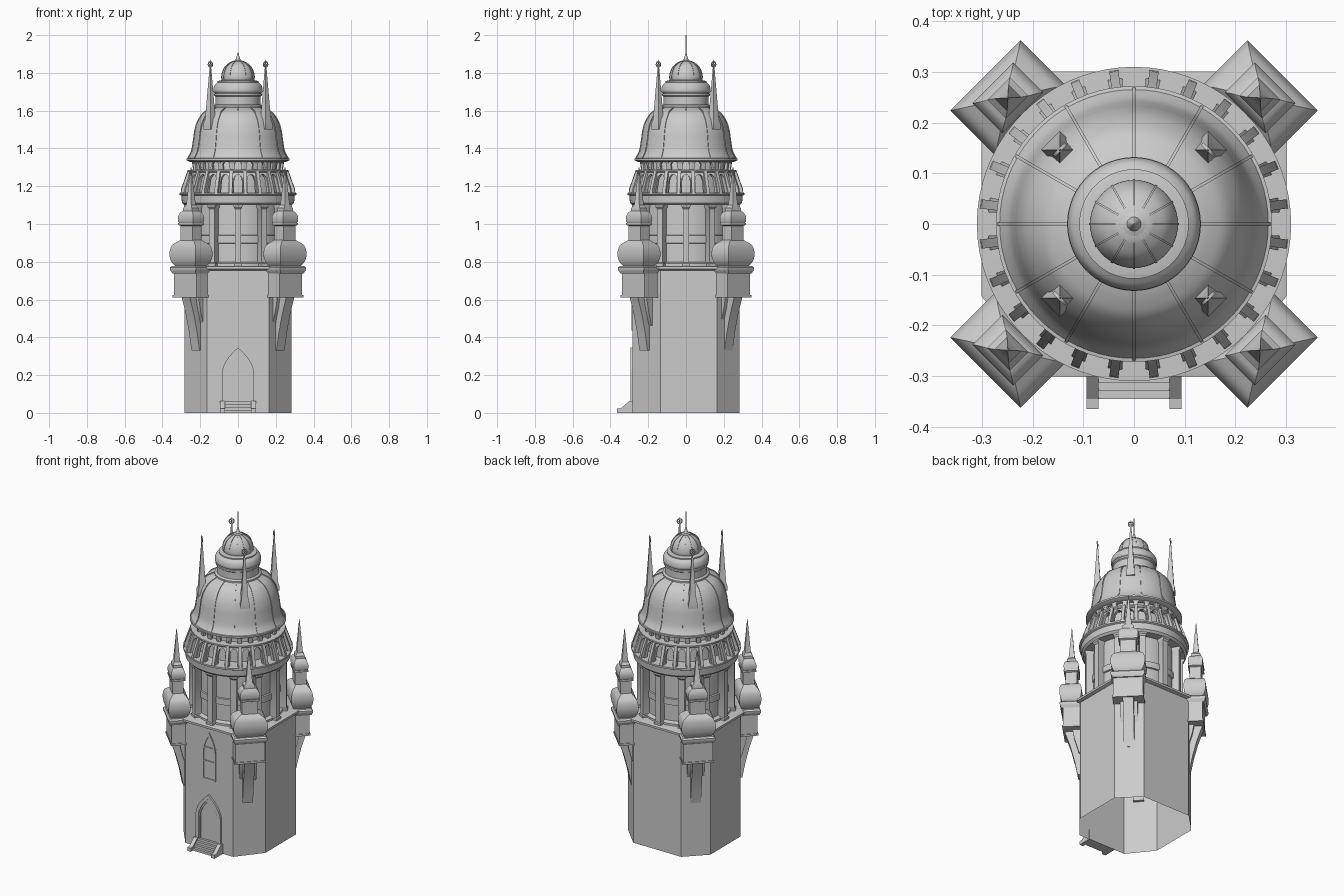
import bpy
from math import sin, cos, pi, radians, sqrt

if "Cube" in bpy.data.objects:
    bpy.data.objects.remove(bpy.data.objects["Cube"])


def mesh(name, verts, faces):
    me = bpy.data.meshes.new(name)
    me.from_pydata(verts, [], faces)
    me.validate()
    ob = bpy.data.objects.new(name, me)
    bpy.context.collection.objects.link(ob)
    return ob


def polar(r, t, z, deg):
    """Local radial / tangential / height to world, turned about z."""
    a = radians(deg)
    return (r * cos(a) - t * sin(a), r * sin(a) + t * cos(a), z)


def curve(pts, n=5):
    """Catmull-Rom smoothing of a profile."""
    p = [pts[0]] + pts + [pts[-1]]
    out = []
    for i in range(1, len(p) - 2):
        for k in range(n):
            t = k / n
            out.append(tuple(0.5 * (2 * b + (c - a) * t + (2 * a - 5 * b + 4 * c - d) * t * t
                                    + (3 * b - a - 3 * c + d) * t ** 3)
                             for a, b, c, d in zip(p[i - 1], p[i], p[i + 1], p[i + 2])))
    return out + [pts[-1]]


def loft(name, rings, caps=True):
    n = len(rings[0])
    faces = [(i * n + j, i * n + (j + 1) % n, (i + 1) * n + (j + 1) % n, (i + 1) * n + j)
             for i in range(len(rings) - 1) for j in range(n)]
    if caps:
        faces += [tuple(range(n))[::-1], tuple(range((len(rings) - 1) * n, len(rings) * n))]
    return mesh(name, [v for r in rings for v in r], faces)


def lathe(name, prof, seg=72):
    return loft(name, [[polar(r, 0, z, 360 * j / seg) for j in range(seg)] for r, z in prof])


def tower(name, prof, deg, r0):
    """Rectangular stack: prof holds (half radial, half tangential, z)."""
    return loft(name, [[polar(r0 + sx * a, sy * b, z, deg)
                        for sx, sy in ((-1, -1), (1, -1), (1, 1), (-1, 1))] for a, b, z in prof])


def prism(name, pts, half, deg):
    """Side outline (r, z) extruded tangentially."""
    return loft(name, [[polar(r, s, z, deg) for r, z in pts] for s in (half, -half)])


def frame(name, inner, outer, depth, place):
    """Flat strip between two outlines, given thickness."""
    n = len(inner)
    v = [place(x, d, z) for pts, d in ((inner, 0), (outer, 0), (outer, depth), (inner, depth)) for x, z in pts]
    f = [(a * n + i, a * n + i + 1, b * n + i + 1, b * n + i)
         for a, b in ((0, 1), (1, 2), (2, 3), (3, 0)) for i in range(n - 1)]
    f += [(0, n, 2 * n, 3 * n), (n - 1, 4 * n - 1, 3 * n - 1, 2 * n - 1)]
    return mesh(name, v, f)


def pointed(w, z0, s, h, n=10):
    left = [(-w, z0)] + [(-w * (1 - (k / n) ** 2), s + (h - s) * k / n) for k in range(n + 1)]
    return left + [(-x, z) for x, z in left[-2::-1]]


def box(name, lo, hi):
    (x0, y0, z0), (x1, y1, z1) = lo, hi
    return loft(name, [[(x0, y0, z), (x1, y0, z), (x1, y1, z), (x0, y1, z)] for z in (z0, z1)])


# Octagonal shaft, open underneath, with a thin cornice
def octagon(o, z):
    w = 0.283 + o
    return [(-.165 - o * .4, -w, z), (.165 + o * .4, -w, z), (w, -.135 - o * .4, z), (w, .165 + o * .4, z),
            (.165 + o * .4, w, z), (-.165 - o * .4, w, z), (-w, .165 + o * .4, z), (-w, -.135 - o * .4, z)]


shaft = loft("tower_shaft", [octagon(0, 0), octagon(0, .76)], caps=False)
loft("shaft_cornice", [octagon(0, .755), octagon(.018, .762), octagon(.018, .775), octagon(.008, .778)])

# Door with pointed surround and steps
wall = lambda x, d, z: (x, -.283 - d, z)
frame("door_surround", pointed(.066, 0, .2, .318), pointed(.086, 0, .2, .345), .012, wall)
frame("door_inner_moulding", pointed(.058, 0, .2, .305), pointed(.066, 0, .2, .318), .006, wall)
for i in range(4):
    box("door_step", (-.07, -.345 + i * .016, 0), (.07, -.28, .015 * (i + 1)))
for s in (-1, 1):
    ramp = [(-.365, 0), (-.365, .022), (-.345, .024), (-.3, .062), (-.28, .062), (-.28, 0)]
    loft("step_cheek", [[(s * x, y, z) for y, z in ramp] for x in (.07, .094)])

# Pointed window above the door
frame("window_surround", pointed(.036, .45, .6, .71), pointed(.046, .44, .6, .73), .006, wall)
for z in (.44, .55, .635):
    box("window_bar", (-.045, -.289, z - .004), (.045, -.28, z + .004))

# Corner turrets on brackets
for deg in (45, 135, 225, 315):
    prism("turret_bracket", [(.29, .33), (.318, .33), (.335, .42), (.36, .52), (.392, .615), (.29, .615)], .03, deg)
    prism("turret_corbel", [(.29, .45), (.31, .47), (.335, .56), (.345, .615), (.29, .615)], .05, deg)
    tower("turret_box", [(.055, .085, .615), (.055, .085, .745)], deg, .341)
    tower("turret_sill", [(.058, .089, .612), (.058, .089, .624)], deg, .342)
    tower("turret_cornice", [(.055, .085, .738), (.062, .094, .752), (.064, .097, .758), (.064, .097, .77),
                             (.056, .088, .778)], deg, .349)
    onion = [(.045, .075, .778), (.058, .092, .805), (.063, .098, .845), (.056, .088, .885),
             (.038, .06, .908), (.03, .047, .915)]
    tower("turret_onion", curve(onion), deg, .352)
    tower("turret_neck", [(.032, .045, .91), (.032, .045, .99), (.042, .056, .995), (.042, .056, 1.005)], deg, .352)
    bulb = [(.034, .05, 1.0), (.041, .056, 1.015), (.041, .056, 1.04), (.034, .046, 1.06), (.026, .032, 1.07)]
    tower("turret_bulb", curve(bulb), deg, .352)
    tower("turret_spike", [(.026, .032, 1.068), (.026, .032, 1.085), (.017, .019, 1.1), (.001, .001, 1.3)], deg, .352)

# Columned drum
lathe("drum_core", [(.235, .77), (.235, 1.11)])
lathe("drum_band", [(.235, .897), (.243, .9), (.243, .938), (.235, .941)])
lathe("drum_foot", [(.255, .77), (.255, .79), (.235, .8)])
for k in range(12):
    tower("drum_column", [(.027, .022, .77), (.027, .022, .79), (.022, .017, .795), (.022, .017, 1.08),
                          (.03, .023, 1.09), (.03, .023, 1.11)], 30 * k, .255)

# Gallery ring
lathe("gallery_ring", [(.225, 1.1), (.285, 1.1), (.297, 1.112), (.3, 1.15), (.31, 1.155), (.31, 1.165), (.225, 1.168)])
lathe("gallery_core", [(.225, 1.16), (.215, 1.34)])


# Arcade tiers built of arched bays
def arcade(name, count, r0, r1, z0, z1, open_ratio, depth):
    h, w = z1 - z0, pi * r0 / count
    a, s = w * open_ratio, h * .58
    clamp = lambda v: max(-1, min(1, v * sqrt(2)))
    arc = [pi - pi * k / 8 for k in range(9)]
    inner = [(-a, 0)] + [(a * cos(t), s + h * .28 * sin(t)) for t in arc] + [(a, 0)]
    outer = [(-w, 0)] + [(w * clamp(cos(t)), s + (h - s) * clamp(sin(t))) for t in arc] + [(w, 0)]
    for k in range(count):
        def place(x, d, z):
            r = r0 + (r1 - r0) * z / h - d
            return polar(r, x * r / r0, z0 + z, 360 * k / count)
        frame(name, inner, outer, depth, place)


arcade("lower_arcade", 24, .288, .257, 1.163, 1.28, .62, .02)
arcade("upper_arcade", 24, .238, .245, 1.288, 1.336, .6, .015)
for k in range(24):
    prism("arcade_rib", [(.27, 1.163), (.305, 1.163), (.303, 1.185), (.27, 1.278), (.25, 1.278)], .009, 15 * k + 7.5)
lathe("arcade_ledge", [(.215, 1.272), (.262, 1.272), (.268, 1.278), (.268, 1.286), (.215, 1.29)])
lathe("dome_cornice", [(.215, 1.328), (.255, 1.328), (.272, 1.337), (.272, 1.347), (.25, 1.352)])


# Ribs laid over a lathed surface
def ribs(name, prof, half, lift):
    for k in range(12):
        loft(name, [[polar(r - .006, -half, z, 30 * k), polar(r + lift, -half, z + lift, 30 * k),
                     polar(r + lift, half, z + lift, 30 * k), polar(r - .006, half, z, 30 * k)] for r, z in prof])


# Main dome
dome = curve([(.266, 1.347), (.246, 1.385), (.236, 1.44), (.229, 1.49), (.214, 1.54), (.185, 1.585),
              (.15, 1.608), (.115, 1.622)])
lathe("main_dome", dome)
ribs("dome_rib", dome, .003, .003)

# Four flat-ringed spires on the dome
for deg in (45, 135, 225, 315):
    tower("dome_spire", [(.026, .026, 1.5), (.026, .026, 1.53), (.02, .02, 1.55), (.003, .003, 1.83), (.001, .001, 1.87)],
          deg, .207)
    ring = []
    for k in range(16):
        t = 2 * pi * k / 16
        ring.append([polar(.207 + d, q * cos(t), 1.845 + q * sin(t), deg)
                     for q, d in ((.012, -.003), (.017, -.003), (.017, .003), (.012, .003))])
    loft("spire_ring", ring + [ring[0]], caps=False)
    tower("spire_ring_bar", [(.002, .014, 1.843), (.002, .014, 1.847)], deg, .207)

# Lantern, cap dome and finial
lathe("lantern", [(.132, 1.612), (.132, 1.625), (.12, 1.632), (.12, 1.675), (.126, 1.68), (.126, 1.69), (.119, 1.694)])
lathe("lantern_cornice", [(.118, 1.69)] + curve([(.128, 1.697), (.131, 1.71), (.124, 1.735), (.108, 1.75)]) +
      [(.108, 1.757), (.085, 1.762)])
cap = curve([(.083, 1.757), (.087, 1.775), (.082, 1.805), (.066, 1.835), (.04, 1.855), (.022, 1.862)])
lathe("cap_dome", cap, 48)
ribs("cap_rib", cap, .002, .002)
lathe("finial", [(.024, 1.857), (.024, 1.864), (.014, 1.868), (.008, 1.885), (.003, 1.905), (.001, 1.91)], 24)
box("finial_needle", (-.001, -.002, 1.88), (.001, .002, 2.0))

# Smooth shading with crisp edges
bpy.ops.object.select_all(action='SELECT')
bpy.context.view_layer.objects.active = shaft
bpy.ops.object.shade_smooth_by_angle(angle=radians(32))
